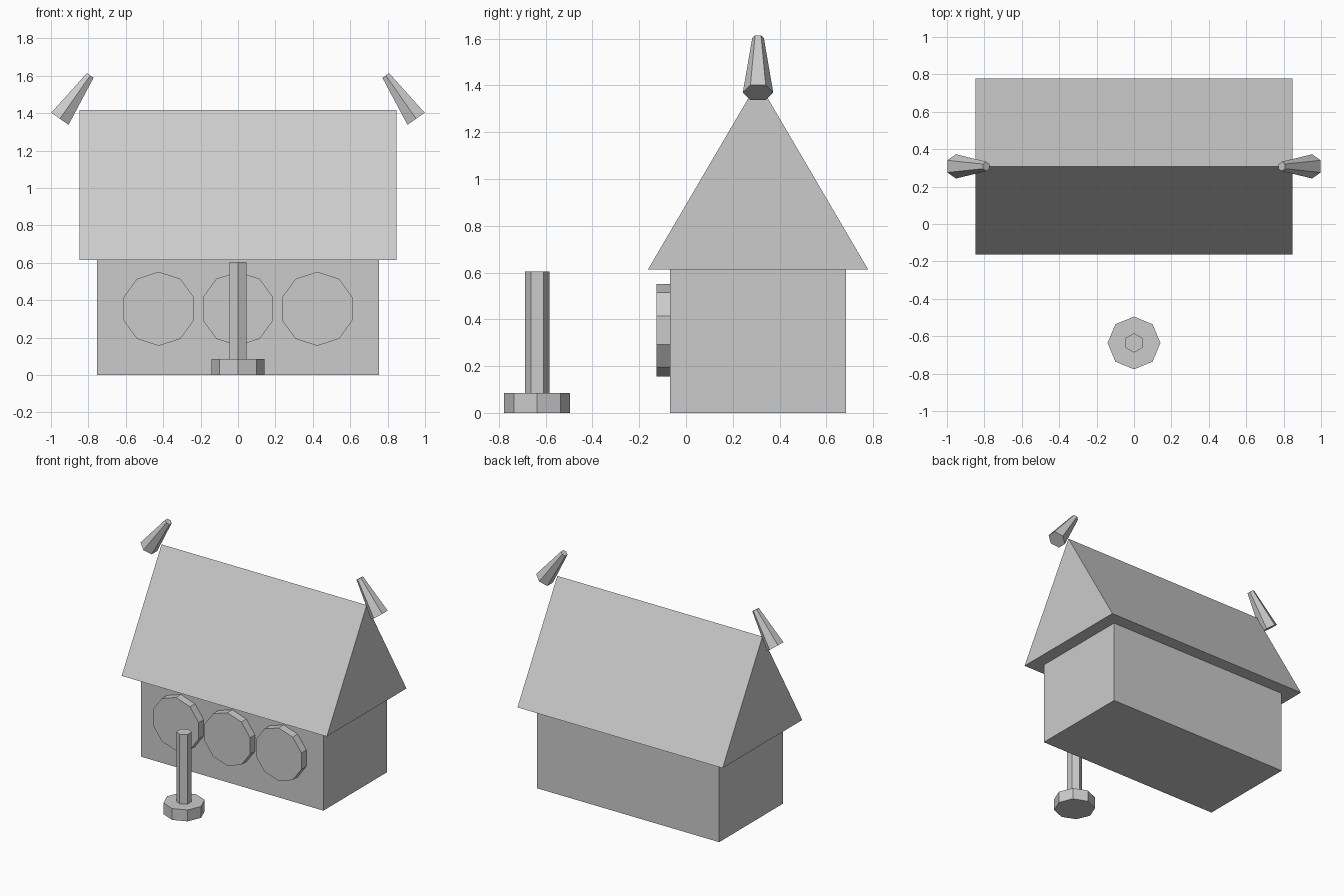
import bpy, bmesh
from math import radians
from mathutils import Matrix, Vector

if "Cube" in bpy.data.objects:
    bpy.data.objects.remove(bpy.data.objects["Cube"])

HOUSE_Y = 0.308
POST_Y = -0.636


def finish(name, bm):
    bmesh.ops.recalc_face_normals(bm, faces=bm.faces)
    mesh = bpy.data.meshes.new(name)
    bm.to_mesh(mesh)
    bm.free()
    obj = bpy.data.objects.new(name, mesh)
    bpy.context.collection.objects.link(obj)
    return obj


def cone(name, sides, r1, r2, depth, center, axis='Y', angle=0.0):
    """Flat-sided cylinder or taper whose first corner points to +y before turning."""
    bm = bmesh.new()
    bmesh.ops.create_cone(bm, cap_ends=True, segments=sides, radius1=r1, radius2=r2, depth=depth,
                          matrix=Matrix.Translation(center) @ Matrix.Rotation(angle, 4, axis))
    return finish(name, bm)


# House walls
bm = bmesh.new()
bmesh.ops.create_cube(bm, size=1, matrix=Matrix.Translation((0, HOUSE_Y, 0.307))
                      @ Matrix.Diagonal((1.506, 0.752, 0.614, 1)))
finish("house_walls", bm)

# Roof: triangular gable profile extruded along x
bm = bmesh.new()
gable = [(-0.47, 0.614), (0.47, 0.614), (0, 1.416)]
face = bm.faces.new([bm.verts.new((-0.847, HOUSE_Y + y, z)) for y, z in gable])
ext = bmesh.ops.extrude_face_region(bm, geom=[face], use_keep_orig=True)
bmesh.ops.translate(bm, vec=(1.694, 0, 0),
                    verts=[v for v in ext["geom"] if isinstance(v, bmesh.types.BMVert)])
finish("roof", bm)

# Round shields on the front wall, slightly sunk into it
for i, x in enumerate((-0.424, 0, 0.424)):
    cone(f"shield_{i + 1}", 10, 0.198, 0.198, 0.065, Vector((x, -0.0945, 0.354)), 'X', radians(90))

# Tapered horns at both ends of the ridge, leaning inward
for name, side in (("left_horn", -1), ("right_horn", 1)):
    cone(name, 6, 0.065, 0.025, 0.283, Vector((side * 0.871, HOUSE_Y, 1.486)), 'Y', -side * radians(35))

# Post with octagonal foot
cone("post_base", 8, 0.141, 0.141, 0.085, Vector((0, POST_Y, 0.0425)))
cone("post", 6, 0.052, 0.052, 0.52, Vector((0, POST_Y, 0.344)))
